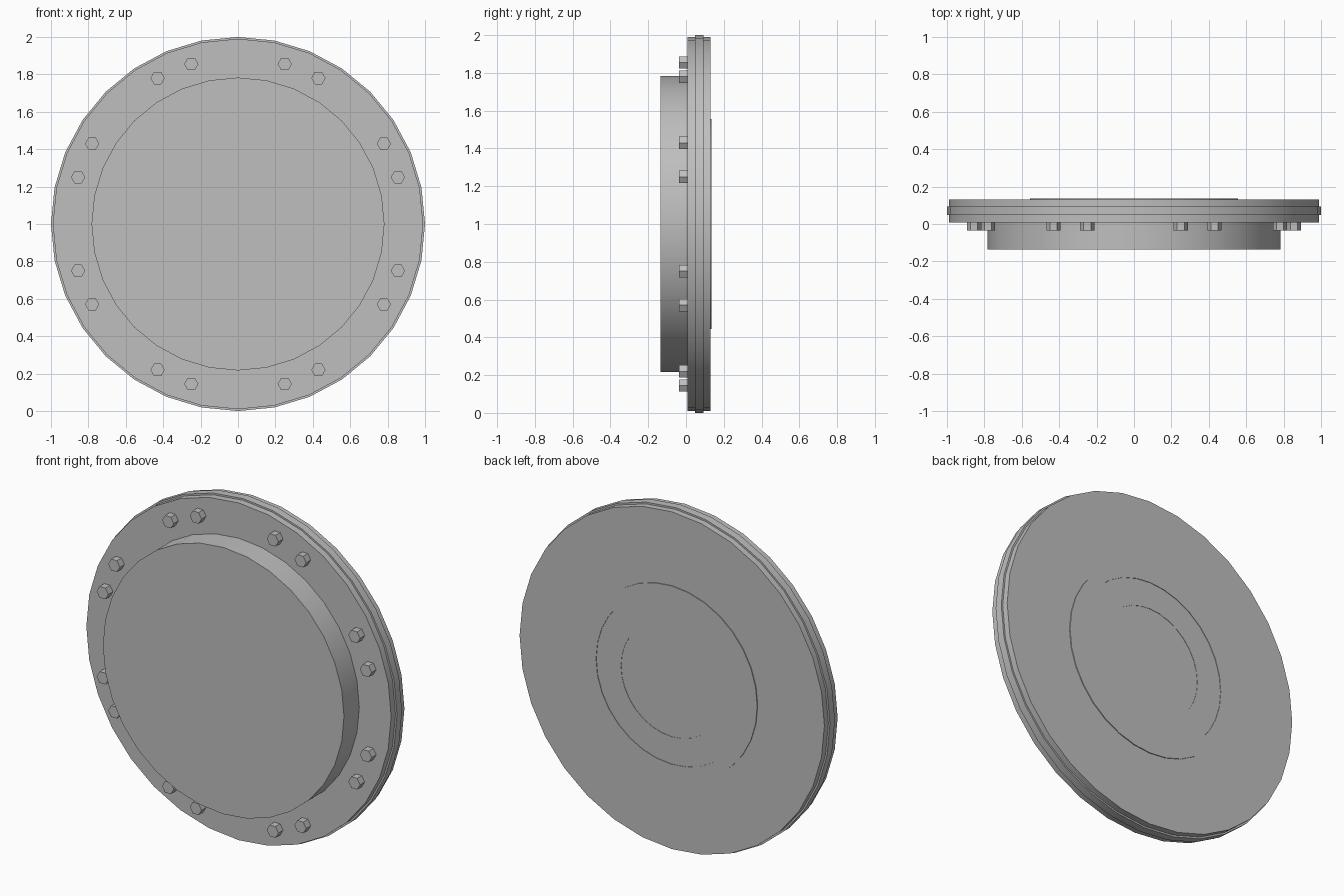
import bpy, bmesh, math

if "Cube" in bpy.data.objects:
    bpy.data.objects.remove(bpy.data.objects["Cube"])

CENTRE_Z = 1.0

grey = bpy.data.materials.new("mid_grey")
grey.diffuse_color = (0.52, 0.52, 0.52, 1)
grey.use_nodes = True
grey.node_tree.nodes["Principled BSDF"].inputs["Base Color"].default_value = grey.diffuse_color


def finish(bm, name, smooth):
    bmesh.ops.recalc_face_normals(bm, faces=bm.faces)
    me = bpy.data.meshes.new(name)
    bm.to_mesh(me)
    bm.free()
    me.materials.append(grey)
    ob = bpy.data.objects.new(name, me)
    bpy.context.collection.objects.link(ob)
    if smooth:
        bpy.ops.object.select_all(action='DESELECT')
        ob.select_set(True)
        bpy.context.view_layer.objects.active = ob
        bpy.ops.object.shade_smooth_by_angle(angle=math.radians(30))
    return ob


def lathe(name, profile, sides=32, centre=(0, CENTRE_Z), smooth=True):
    """Spin (radius, y) points round the y axis, capping both ends."""
    bm = bmesh.new()
    rings = []
    for r, y in profile:
        rings.append([bm.verts.new((centre[0] + r * math.cos(2 * math.pi * i / sides), y,
                                    centre[1] + r * math.sin(2 * math.pi * i / sides)))
                      for i in range(sides)])
    for a, b in zip(rings, rings[1:]):
        for i in range(sides):
            j = (i + 1) % sides
            bm.faces.new((a[i], a[j], b[j], b[i]))
    bm.faces.new(rings[0])
    bm.faces.new(rings[-1])
    return finish(bm, name, smooth)


# Flange with a raised band round the rim and a shallow stepped boss on the back
lathe("flange", [(0.99, 0.007), (0.99, 0.047), (1.0, 0.047), (1.0, 0.093),
                 (0.99, 0.093), (0.99, 0.130), (0.557, 0.130), (0.557, 0.135),
                 (0.49, 0.135), (0.49, 0.132), (0.33, 0.132), (0.33, 0.130)])

# Raised front drum
lathe("front_drum", [(0.783, -0.135), (0.783, 0.02)])

# Hexagonal bolts, in pairs mirrored into each quadrant
n = 0
for x, z in ((0.25, 0.855), (0.43, 0.78), (0.78, 0.43), (0.855, 0.25)):
    for sx in (-1, 1):
        for sz in (-1, 1):
            n += 1
            lathe(f"bolt_{n:02d}", [(0.038, -0.036), (0.038, 0.02)], 6,
                  (sx * x, CENTRE_Z + sz * z), False)
